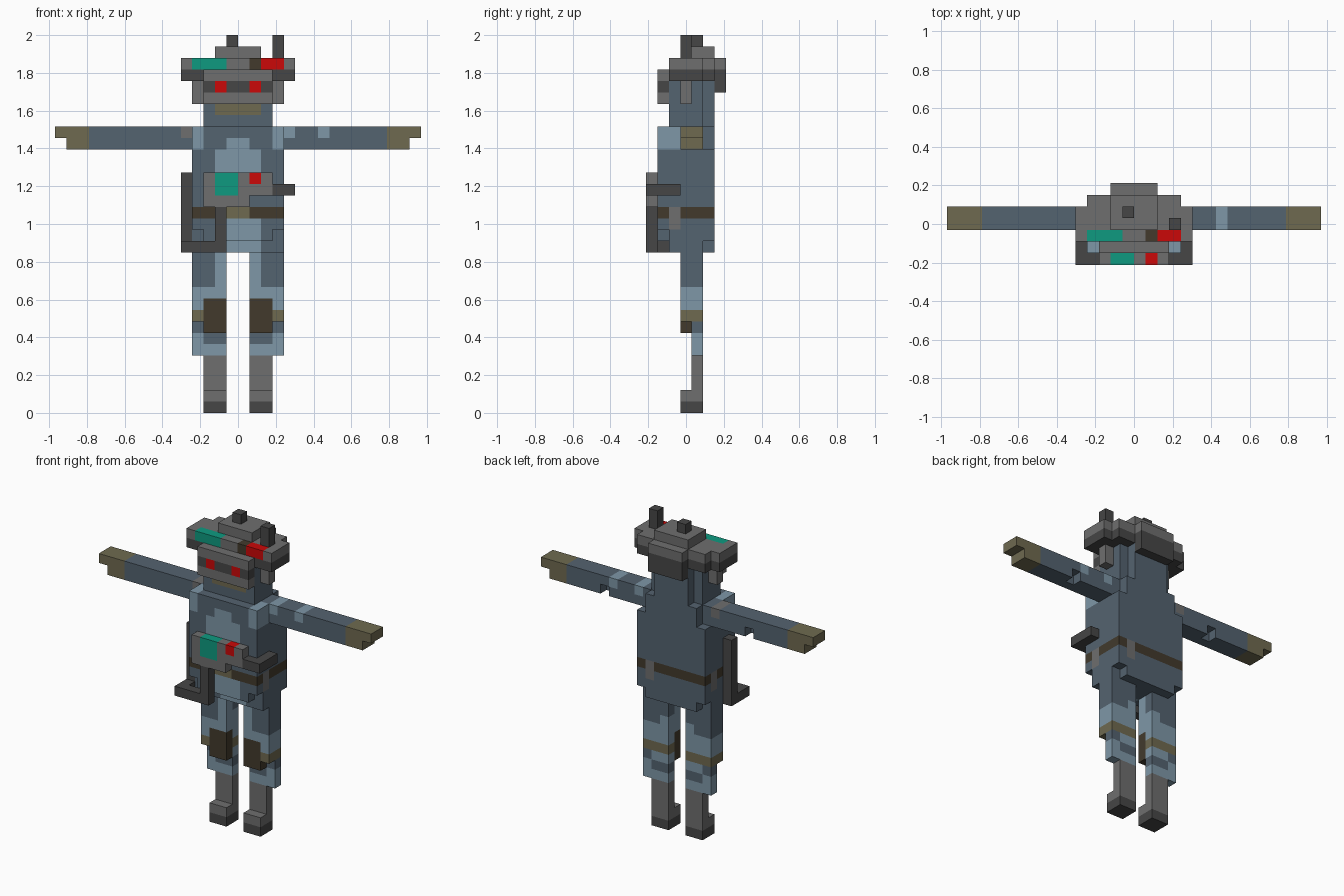
import bpy, bmesh
from mathutils import Vector

if "Cube" in bpy.data.objects:
    bpy.data.objects.remove(bpy.data.objects["Cube"])

U = 2 / 33  # edge of one block

COLOURS = {
    "dark_blue": (84, 99, 112), "light_blue": (126, 151, 167),
    "grey": (110, 110, 110), "dark_grey": (70, 70, 70),
    "olive": (111, 106, 80), "brown": (66, 58, 44),
    "teal": (14, 154, 128), "red": (203, 8, 8),
}
NAMES = list(COLOURS)
MATS = []
for n, rgb in COLOURS.items():
    m = bpy.data.materials.new(n)
    m.diffuse_color = [(c / 255 / 12.92 if c < 11 else ((c / 255 + .055) / 1.055) ** 2.4)
                       for c in rgb] + [1]
    m.use_nodes = True
    m.node_tree.nodes["Principled BSDF"].inputs["Base Color"].default_value = m.diffuse_color
    MATS.append(m)

DIRS = [(0, s) for s in (-1, 1)] + [(1, s) for s in (-1, 1)] + [(2, s) for s in (-1, 1)]


def cells(x0, x1, y0, y1, z0, z1):
    return [(x, y, z) for x in range(x0, x1) for y in range(y0, y1) for z in range(z0, z1)]


def part(name, colour, boxes, paints=(), cuts=(), mirror=False):
    """Shell of a union of block boxes; paints recolour the blocks inside a box."""
    col = {c: colour for b in boxes for c in cells(*b)}
    for b in cuts:
        for c in cells(*b):
            col.pop(c, None)
    for paint, *box in paints:
        for c in cells(*box):
            if c in col:
                col[c] = paint
    if mirror:
        col = {(-1 - x, y, z): v for (x, y, z), v in col.items()}
    bm = bmesh.new()
    verts = {}

    def vert(p):
        if p not in verts:
            verts[p] = bm.verts.new(((p[0]) * U, (p[1] - 3.5) * U, p[2] * U))
        return verts[p]

    for c, v in col.items():
        for axis, s in DIRS:
            nb = list(c)
            nb[axis] += s
            if tuple(nb) in col:
                continue
            a, b = (axis + 1) % 3, (axis + 2) % 3
            quad = []
            for i, j in ((0, 0), (1, 0), (1, 1), (0, 1)):
                p = list(c)
                p[axis] += s > 0
                p[a] += i
                p[b] += j
                quad.append(vert(tuple(p)))
            f = bm.faces.new(quad if s > 0 else quad[::-1])
            f.material_index = NAMES.index(v)
    # merge flat areas of one colour
    bmesh.ops.dissolve_limit(bm, angle_limit=0.01, verts=bm.verts[:], edges=bm.edges[:],
                             delimit={'MATERIAL'})
    me = bpy.data.meshes.new(name)
    bm.to_mesh(me)
    bm.free()
    for m in MATS:
        me.materials.append(m)
    ob = bpy.data.objects.new(name, me)
    bpy.context.collection.objects.link(ob)
    return ob


# boots, legs and arms, one per side
for side, mir in (("right", False), ("left", True)):
    part(side + "_boot", "grey", [(1, 3, 3, 5, 0, 2), (1, 3, 4, 5, 2, 5)],
         [("dark_grey", 1, 3, 3, 5, 0, 1)], mirror=mir)
    part(side + "_leg", "light_blue",
         [(1, 4, 4, 5, 5, 8), (1, 4, 3, 5, 8, 14), (1, 3, 3, 4, 7, 8)],
         [("dark_blue", 1, 3, 4, 5, 6, 7), ("dark_blue", 3, 4, 4, 5, 7, 8),
          ("olive", 1, 4, 3, 5, 8, 9),
          ("dark_blue", 2, 4, 3, 5, 11, 14), ("dark_blue", 1, 2, 4, 5, 12, 14),
          ("brown", 1, 3, 3, 4, 7, 10)], mirror=mir)
    camo = ([("grey", 4, 5, 3, 5, 24, 25)] if mir else
            [("light_blue", 4, 5, 3, 5, 24, 25), ("light_blue", 7, 8, 3, 5, 24, 25)])
    part(side + "_arm", "dark_blue",
         [(4, 16, 3, 5, 24, 25), (4, 15, 3, 5, 23, 24)],
         camo + [("olive", 13, 16, 3, 5, 23, 25)],
         cuts=[(8, 9, 4, 5, 23, 24)], mirror=mir)

# torso with belt, camouflage and trouser front
part("torso", "dark_blue",
     [(-4, 4, 1, 6, 16, 23), (-4, 4, 1, 5, 23, 25), (-3, 3, 5, 6, 23, 25),
      (-3, 3, 1, 2, 15, 16), (-4, 4, 2, 6, 15, 16), (-4, 4, 2, 5, 14, 15),
      (-3, 3, 5, 6, 14, 15)],
     [("brown", -4, 4, 1, 6, 17, 18), ("olive", -1, 1, 1, 2, 17, 18),
      ("grey", 3, 4, 2, 3, 16, 18), ("grey", -4, -3, 4, 5, 16, 18),
      ("grey", 2, 3, 5, 6, 16, 18),
      ("light_blue", -1, 2, 1, 3, 14, 17),
      ("light_blue", -2, 2, 1, 2, 21, 23), ("light_blue", -1, 1, 1, 2, 23, 24),
      ("light_blue", 3, 4, 1, 3, 23, 25), ("light_blue", -4, -3, 1, 3, 23, 25)])

# head with chin, goggles and ear pieces
part("head", "dark_blue", [(-3, 3, 2, 5, 25, 29), (-2, 2, 5, 6, 25, 29)],
     [("olive", -2, 2, 2, 3, 26, 27)])
part("goggles", "grey", [(-3, 3, 1, 2, 27, 30)],
     [("dark_grey", -3, 3, 1, 2, 28, 29),
      ("red", -2, -1, 1, 2, 28, 29), ("red", 1, 2, 1, 2, 28, 29)])
for side, x in (("left", -4), ("right", 3)):
    part(side + "_ear_piece", "grey", [(x, x + 1, 3, 4, 27, 29)])

# helmet: dark brim, grey upper layers, coloured front lights
part("helmet", "grey",
     [(-5, 5, 2, 5, 29, 31), (-4, 4, 5, 6, 29, 31), (-2, 2, 6, 7, 28, 31),
      (-2, 2, 3, 6, 31, 32)],
     [("dark_grey", -5, 5, 2, 7, 28, 30), ("teal", -4, -1, 2, 3, 30, 31),
      ("brown", 1, 2, 2, 3, 30, 31), ("red", 2, 4, 2, 3, 30, 31)])
part("short_antenna", "dark_grey", [(-1, 0, 4, 5, 32, 33)])
part("side_antenna", "dark_grey", [(3, 4, 3, 4, 31, 33)])

# chest device with its screen, button, handle and hose
part("chest_device", "grey", [(-3, 3, 0, 1, 19, 21), (-3, 1, 0, 1, 18, 19)],
     [("teal", -2, 0, 0, 1, 19, 21), ("red", 1, 2, 0, 1, 20, 21)])
part("device_handle", "dark_grey", [(3, 5, 0, 1, 19, 20), (4, 5, 1, 3, 19, 20)])
part("device_hose", "dark_grey",
     [(-2, -1, 0, 1, 14, 18), (-5, -2, 0, 1, 14, 15), (-5, -4, 1, 3, 14, 15),
      (-5, -4, 2, 3, 15, 21)])
